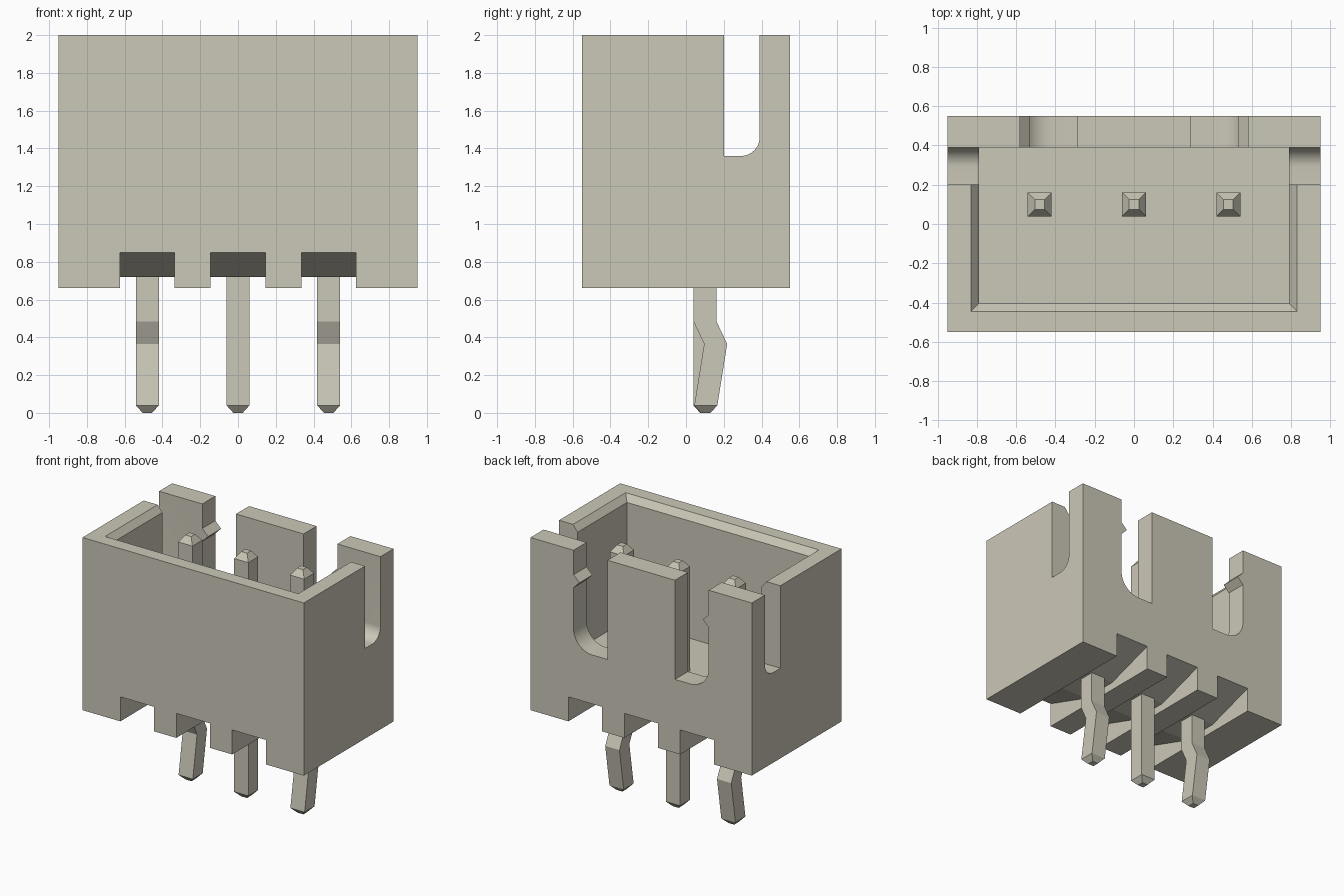
import bpy, bmesh, math
from mathutils import Vector

cube = bpy.data.objects.get("Cube")
if cube:
    bpy.data.objects.remove(cube, do_unlink=True)

ivory = bpy.data.materials.new("warm ivory")
ivory.use_nodes = True
colour = (0.6, 0.58, 0.48, 1)
ivory.diffuse_color = colour
ivory.node_tree.nodes["Principled BSDF"].inputs["Base Color"].default_value = colour


def loft(name, rings):
    """Skin a stack of equal-length point rings and cap both ends."""
    bm = bmesh.new()
    rows = [[bm.verts.new(p) for p in ring] for ring in rings]
    n = len(rows[0])
    for low, high in zip(rows, rows[1:]):
        for i in range(n):
            j = (i + 1) % n
            bm.faces.new((low[i], low[j], high[j], high[i]))
    bm.faces.new(rows[0][::-1])
    bm.faces.new(rows[-1])
    bmesh.ops.recalc_face_normals(bm, faces=bm.faces)
    mesh = bpy.data.meshes.new(name)
    bm.to_mesh(mesh)
    bm.free()
    mesh.materials.append(ivory)
    obj = bpy.data.objects.new(name, mesh)
    bpy.context.collection.objects.link(obj)
    return obj


def rect(x0, x1, y0, y1, z):
    return [(x0, y0, z), (x1, y0, z), (x1, y1, z), (x0, y1, z)]


def prism(name, profile, axis, start, end):
    """Extrude a profile along x (points are y, z) or y (points are x, z)."""
    place = (lambda t, a, z: (t, a, z)) if axis == "x" else (lambda t, a, z: (a, t, z))
    return loft(name, [[place(t, a, z) for a, z in profile] for t in (start, end)])


def slot_profile(square, rounded, bottom, radius):
    """Open-topped slot with one square and one rounded bottom corner."""
    side = math.copysign(1, rounded - square)
    top = 2.1
    pts = [(square, top), (square, bottom)]
    for i in range(13):
        a = math.pi / 2 * i / 12
        pts.append((rounded - side * radius * (1 - math.sin(a)),
                    bottom + radius * (1 - math.cos(a))))
    return pts + [(rounded, top)]


def cut(obj, cutter):
    mod = obj.modifiers.new("cut", "BOOLEAN")
    mod.operation = "DIFFERENCE"
    mod.solver = "EXACT"
    mod.object = cutter
    bpy.context.view_layer.update()
    result = bpy.data.meshes.new_from_object(
        obj.evaluated_get(bpy.context.evaluated_depsgraph_get()))
    obj.modifiers.clear()
    obj.data = result
    bpy.data.objects.remove(cutter, do_unlink=True)


# Housing block with a cavity that has a bevelled rim on three sides
housing = loft("housing", [rect(-0.95, 0.95, -0.55, 0.55, z) for z in (0.66, 2)])
cavity = [rect(-0.79 - g, 0.79 + g, -0.405 - g, 0.39, z)
          for g, z in ((0, 1.04), (0, 1.95), (0.08, 2.05))]
cut(housing, loft("cavity_cutter", cavity))

# Slots through the side walls and the back wall
for s in (-1, 1):
    cut(housing, prism("side_slot_cutter", slot_profile(0.2, 0.39, 1.36, 0.1),
                       "x", s * 0.7, s * 1.1))
    cut(housing, prism("back_slot_cutter", slot_profile(s * 0.29, s * 0.58, 1.23, 0.16),
                       "y", 0.3, 0.7))

# Channels under the base, shallower in the middle
channel = [(-0.6, 0.5), (-0.6, 0.85), (-0.55, 0.85), (-0.15, 0.72),
           (0.15, 0.72), (0.55, 0.85), (0.6, 0.85), (0.6, 0.5)]
pin_x = (-0.48, 0, 0.48)
for x in pin_x:
    cut(housing, prism("channel_cutter", channel, "x", x - 0.145, x + 0.145))

# Latch teeth on the outer edges of the back slots
for s, side in ((-1, "right"), (1, "left")):
    tooth = [(s * 0.59, 1.81), (s * 0.58, 1.81), (s * 0.53, 1.76),
             (s * 0.58, 1.71), (s * 0.59, 1.71)]
    prism(side + "_latch_tooth", tooth, "y", 0.39, 0.55)

# Square pins with tapered ends; the outer two have kinked legs
straight = [(0.1, 0.04)]
kinked = [(0.105, 0.04), (0.157, 0.365), (0.1, 0.485)]
for x, name in zip(pin_x, ("right_pin", "middle_pin", "left_pin")):
    leg = straight if x == 0 else kinked
    path = [(leg[0][0], 0, 0.025)] + [(y, z, 0.061) for y, z in leg]
    path += [(0.1, 1.85, 0.061), (0.1, 1.9, 0.025)]
    loft(name, [rect(x - h, x + h, y - h, y + h, z) for y, z, h in path])

# Smooth the slot fillets while keeping corners crisp
bpy.ops.object.select_all(action="DESELECT")
housing.select_set(True)
bpy.context.view_layer.objects.active = housing
bpy.ops.object.shade_smooth_by_angle(angle=math.radians(15))
